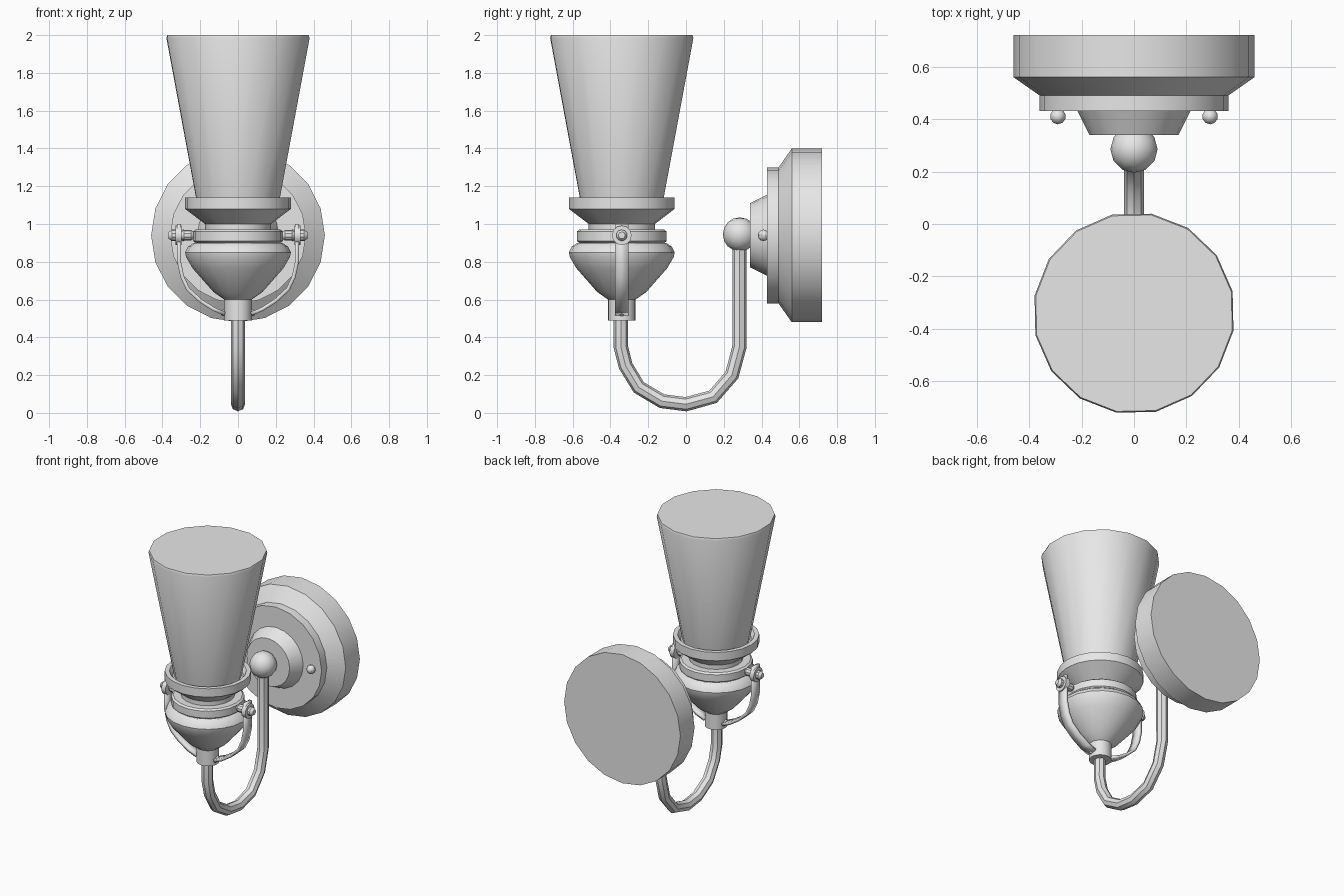
import bpy, bmesh, math
from mathutils import Vector, Matrix

cube = bpy.data.objects.get("Cube")
if cube:
    bpy.data.objects.remove(cube, do_unlink=True)

GREY = (0.8, 0.8, 0.8, 1)
metal = bpy.data.materials.new("plain grey")
metal.use_nodes = True
metal.diffuse_color = GREY
metal.node_tree.nodes["Principled BSDF"].inputs["Base Color"].default_value = GREY

LAMP_Y, ARM_Y, HUB_Z = -0.34, 0.285, 0.94
UP, FORWARD, SIDE = Vector((0, 0, 1)), Vector((0, 1, 0)), Vector((1, 0, 0))


def finish(obj):
    """Give the part its material and smooth shading with sharp edges."""
    obj.data.materials.clear()
    obj.data.materials.append(metal)
    bpy.ops.object.select_all(action='DESELECT')
    obj.select_set(True)
    bpy.context.view_layer.objects.active = obj
    bpy.ops.object.shade_smooth_by_angle(angle=math.radians(32))
    return obj


def add_mesh(name, bm):
    bmesh.ops.recalc_face_normals(bm, faces=bm.faces)
    mesh = bpy.data.meshes.new(name)
    bm.to_mesh(mesh)
    bm.free()
    obj = bpy.data.objects.new(name, mesh)
    bpy.context.collection.objects.link(obj)
    return obj


def lathe(name, profile, centre, axis=UP, sides=16, turn=0.0):
    """Revolve (radius, height) pairs about an axis and cap both ends."""
    bm = bmesh.new()
    rings = []
    for radius, height in profile:
        angles = [turn + math.tau * i / sides for i in range(sides)]
        rings.append([bm.verts.new((radius * math.cos(a), radius * math.sin(a), height))
                      for a in angles])
    for low, high in zip(rings, rings[1:]):
        for i in range(sides):
            j = (i + 1) % sides
            bm.faces.new((low[i], low[j], high[j], high[i]))
    bm.faces.new(rings[0])
    bm.faces.new(rings[-1])
    rot = UP.rotation_difference(axis).to_matrix().to_4x4()
    bm.transform(Matrix.Translation(centre) @ rot)
    return finish(add_mesh(name, bm))


def ball(name, radius, centre, u=12, v=8):
    bm = bmesh.new()
    bmesh.ops.create_uvsphere(bm, u_segments=u, v_segments=v, radius=radius)
    bm.transform(Matrix.Translation(centre))
    return finish(add_mesh(name, bm))


# Tapered shade with a small bevelled lip
lathe("shade", [(0.22, 1.11), (0.385, 1.985), (0.38, 2.0)],
      (0, LAMP_Y, 0), turn=math.radians(12.5))

# Socket: cup, groove, band, bowl and neck
lathe("socket_cup", [(0.175, 0.93), (0.175, 1.0), (0.28, 1.08), (0.28, 1.14),
                     (0.25, 1.14), (0.23, 1.11)], (0, LAMP_Y, 0), sides=20)
lathe("socket_band", [(0.225, 0.9), (0.238, 0.91), (0.238, 0.96), (0.225, 0.97)],
      (0, LAMP_Y, 0), sides=20)
lathe("socket_bowl", [(0.073, 0.49), (0.073, 0.6), (0.13, 0.64), (0.24, 0.765),
                      (0.275, 0.825), (0.28, 0.85), (0.265, 0.88), (0.235, 0.9)],
      (0, LAMP_Y, 0), sides=20)

# Hooked pipe from the socket to the wall mount
curve = bpy.data.curves.new("pipe", 'CURVE')
curve.dimensions = '3D'
curve.bevel_depth = 0.038
curve.bevel_resolution = 2
curve.use_fill_caps = True
path = [(-0.345, 0.52), (-0.345, 0.35), (-0.32, 0.25), (-0.25, 0.135), (-0.127, 0.062),
        (0, 0.046), (0.143, 0.085), (0.243, 0.2), (0.283, 0.35), (0.283, HUB_Z)]
spline = curve.splines.new('POLY')
spline.points.add(len(path) - 1)
for point, (y, z) in zip(spline.points, path):
    point.co = (0, y, z, 1)
pipe = bpy.data.objects.new("pipe", curve)
bpy.context.collection.objects.link(pipe)
bpy.ops.object.select_all(action='DESELECT')
pipe.select_set(True)
bpy.context.view_layer.objects.active = pipe
bpy.ops.object.convert(target='MESH')
finish(bpy.context.view_layer.objects.active)

# Wall mount
ball("swivel_ball", 0.09, (0, ARM_Y, HUB_Z + 0.005))
lathe("mount_cone", [(0.17, 0.34), (0.22, 0.44)], (0, 0, HUB_Z), FORWARD, 20)
lathe("wall_plate", [(0.36, 0.43), (0.36, 0.49), (0.46, 0.56), (0.46, 0.72)],
      (0, 0, HUB_Z), FORWARD, 20)

# Strap centre line from the pivot down to the neck
strap_path = [(0.312, 1.0), (0.312, 0.8), (0.295, 0.72), (0.265, 0.655),
              (0.2, 0.595), (0.13, 0.55), (0.07, 0.525)]
for side, label in ((1, "left"), (-1, "right")):
    bm = bmesh.new()
    rows = [[bm.verts.new((side * x, LAMP_Y + w, z)) for w in (-0.036, 0.036)]
            for x, z in strap_path]
    for a, b in zip(rows, rows[1:]):
        bm.faces.new((a[0], a[1], b[1], b[0]))
    strap = add_mesh(label + "_strap", bm)
    thick = strap.modifiers.new("thickness", 'SOLIDIFY')
    thick.thickness = 0.02
    thick.offset = 0
    finish(strap)

    # Pivot bolt with nut, washer and rounded head
    axis = SIDE * side
    pivot = (0, LAMP_Y, HUB_Z)
    lathe(label + "_pivot_pin", [(0.014, 0.2), (0.014, 0.35)], pivot, axis, 8)
    lathe(label + "_pivot_nut", [(0.018, 0.235), (0.028, 0.25), (0.028, 0.285), (0.018, 0.3)],
          pivot, axis, 10)
    lathe(label + "_pivot_washer", [(0.052, 0.3), (0.052, 0.332)], pivot, axis, 12)
    lathe(label + "_pivot_head", [(0.03, 0.33), (0.03, 0.35), (0.018, 0.367)], pivot, axis, 10)

    # Small screws at the neck and on the wall plate
    ball(label + "_neck_screw", 0.018, (side * 0.075, LAMP_Y, 0.53), 8, 6)
    ball(label + "_plate_screw", 0.03, (side * 0.29, 0.41, HUB_Z), 10, 6)
